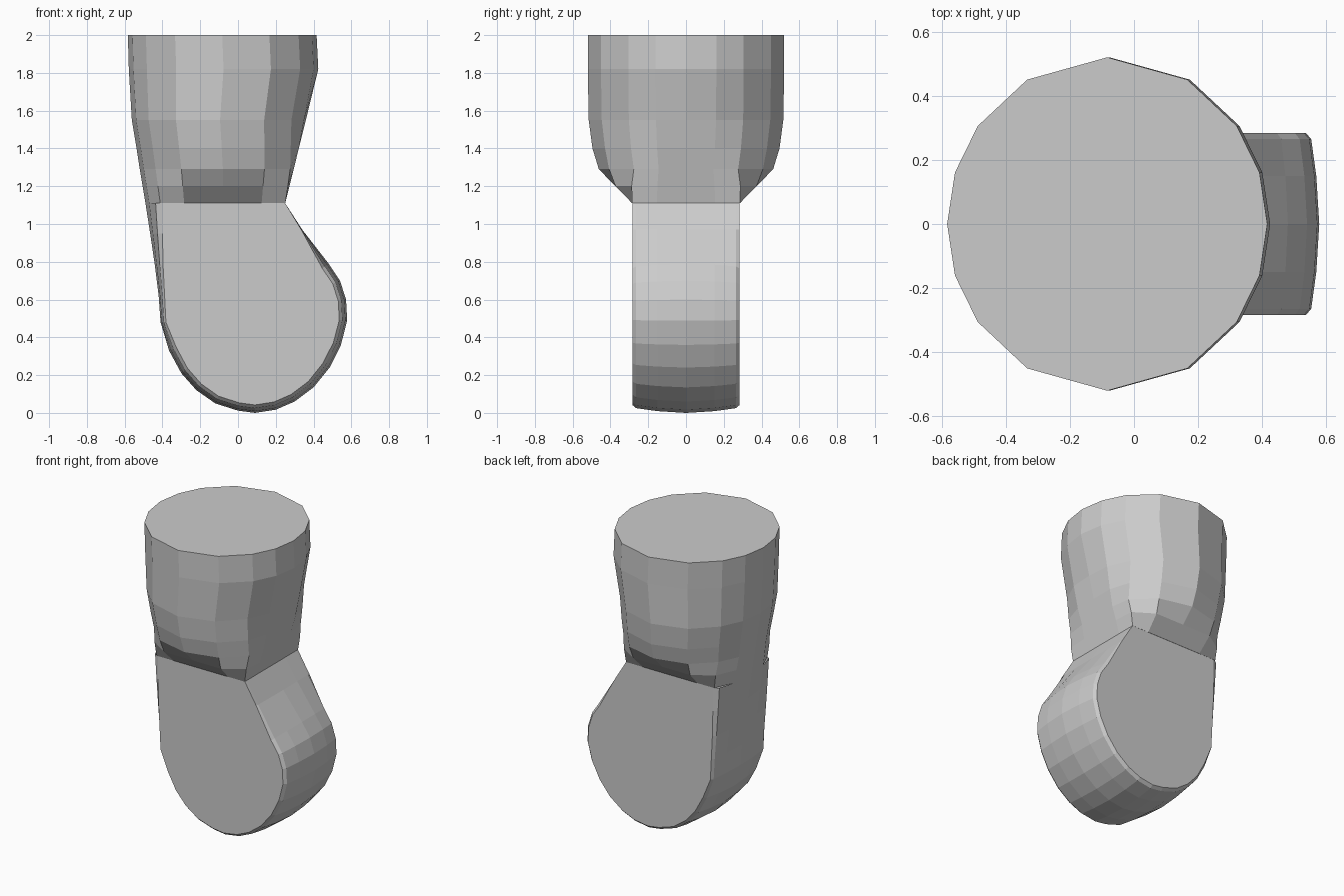
import bpy, bmesh, math

if "Cube" in bpy.data.objects:
    bpy.data.objects.remove(bpy.data.objects["Cube"])


def loft(name, rings, closed_loop):
    """Skin matching rings of points, capping the first and last ring."""
    bm = bmesh.new()
    rows = [[bm.verts.new(p) for p in ring] for ring in rings]
    n = len(rows[0])
    for a, b in zip(rows, rows[1:]):
        for i in range(n if closed_loop else n - 1):
            j = (i + 1) % n
            bm.faces.new((a[i], a[j], b[j], b[i]))
    bm.faces.new(rows[0])
    bm.faces.new(rows[-1])
    bmesh.ops.recalc_face_normals(bm, faces=bm.faces)
    mesh = bpy.data.meshes.new(name)
    bm.to_mesh(mesh)
    bm.free()
    obj = bpy.data.objects.new(name, mesh)
    bpy.context.collection.objects.link(obj)
    return obj


# Rounded knuckle: side profile (x, z), crowned across the width
profile = [(-.49, 1.11), (-.465, .95), (-.44, .78), (-.42, .62), (-.41, .48),
           (-.365, .33), (-.30, .21), (-.22, .12), (-.12, .05), (0, .012),
           (.09, 0), (.20, .017), (.30, .06), (.40, .135), (.485, .24),
           (.545, .36), (.578, .49), (.572, .60), (.54, .70), (.48, .79),
           (.34, .97), (.25, 1.11)]


def inset(x, z, amount):
    if x < -.38 and z > .45:                      # rounded back edge
        return x + (-.38 - .02 * min(1, (z - .45) / .4) - x) * amount, z
    if z > .9:                                    # crisp neck edge
        return x - .005 * amount * (z < 1.1), z
    dx, dz = .08 - x, .5 - z
    k = .042 * amount / math.hypot(dx, dz)
    return x + dx * k, z + dz * k


stations = [(.284, 1), (.265, .6), (.15, .22), (0, 0)]
stations = [(-y, a) for y, a in stations] + stations[-2::-1]
rings = []
for y, a in stations:
    pts = [inset(x, z, a) for x, z in profile]
    rings.append([(x, y, z) for x, z in pts])
loft("knuckle", rings, False)

# Round shaft, flattened by sloping shoulders where it meets the knuckle
half = [0, 18, 36, 60, 90, 120, 144, 162, 180]
angles = [math.radians(a) for a in half + [360 - a for a in half[-2:0:-1]]]
sections = [(1.11, -.49, .33, .50), (1.20, -.505, .345, .49),
            (1.29, -.52, .36, .47), (1.40, -.537, .365, .495),
            (1.55, -.562, .372, .515), (1.82, -.578, .425, .52),
            (2.0, -.583, .416, .52)]
rings = []
for z, left, right, ry in sections:
    cx, rx = (left + right) / 2, (right - left) / 2
    y_lim, x_lim = .285 + .98 * (z - 1.11), .25 + .248 * (z - 1.11)
    rings.append([(min(cx + rx * math.cos(a), x_lim),
                   max(-y_lim, min(y_lim, ry * math.sin(a))), z)
                  for a in angles])
loft("shaft", rings, True)
